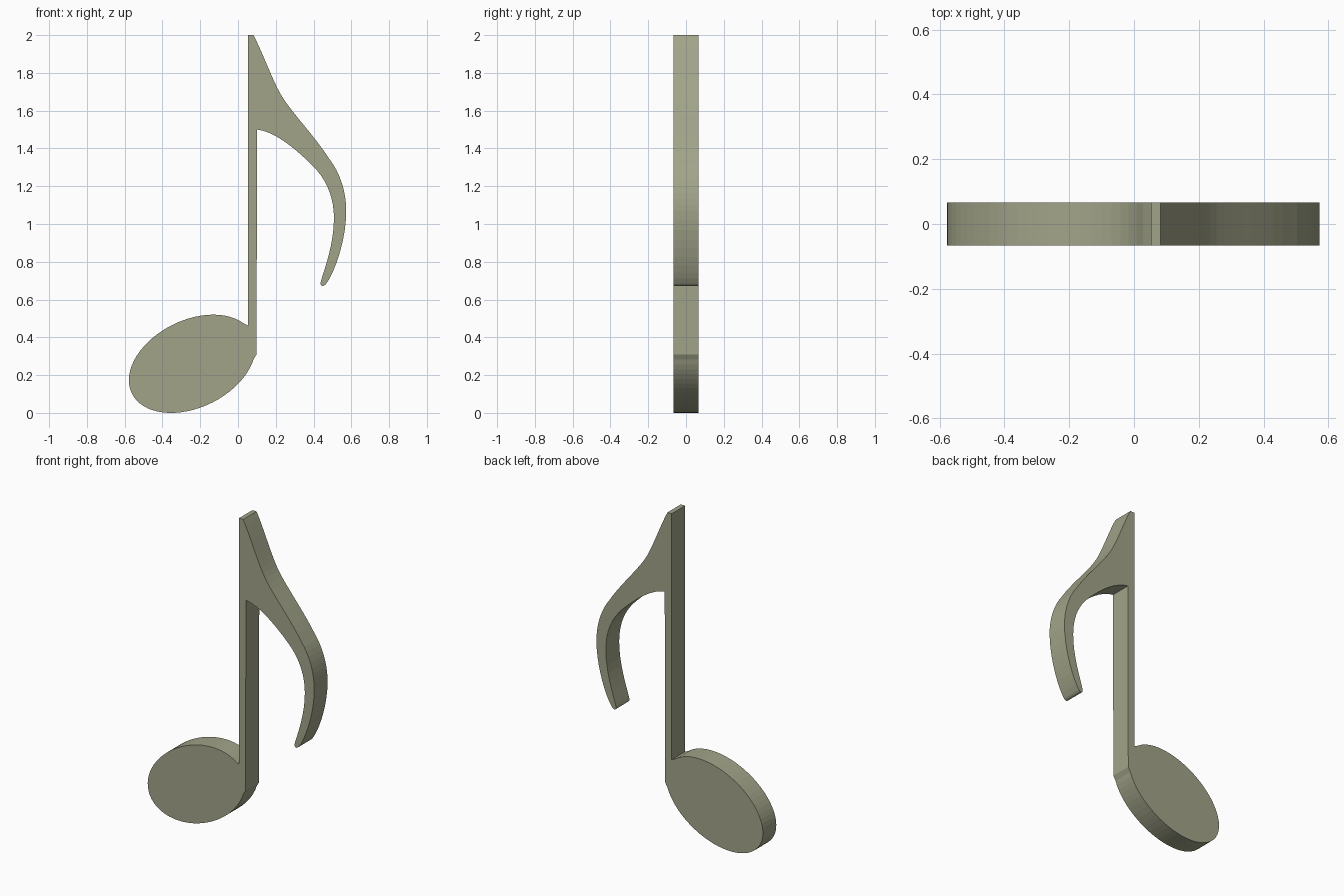
import bpy, bmesh
from math import sin, cos, radians
from mathutils import Vector
from mathutils.geometry import interpolate_bezier

if "Cube" in bpy.data.objects:
    bpy.data.objects.remove(bpy.data.objects["Cube"])

HALF = 0.066  # half thickness along y

# Flag outline: each row is handle, handle, end point (x, z)
start = (0.082, 2.0)
flag = [
    ((0.130, 1.91), (0.190, 1.74), (0.235, 1.672)),
    ((0.285, 1.59), (0.410, 1.46), (0.484, 1.344)),
    ((0.545, 1.265), (0.573, 1.16), (0.573, 1.07)),
    ((0.573, 0.92), (0.515, 0.75), (0.468, 0.685)),
    ((0.455, 0.667), (0.435, 0.667), (0.437, 0.69)),
    ((0.447, 0.735), (0.508, 0.88), (0.508, 1.03)),
    ((0.508, 1.14), (0.470, 1.235), (0.394, 1.31)),
    ((0.318, 1.385), (0.200, 1.49), (0.101, 1.50)),
]
outline = [(0.053, 2.0), start]
p = start
for h1, h2, q in flag:
    pts = interpolate_bezier(*[Vector(v) for v in (p, h1, h2, q)], 10)
    outline += [(v.x, v.y) for v in pts[1:]]
    p = q

# Stem right edge, then the tilted oval head, ending at the stem left edge
outline.append((0.098, 0.31))
cx, cz, a, b, tilt = -0.2425, 0.26, 0.356, 0.231, radians(26.2)
n = 56
for i in range(1, n):
    t = radians(-26.4 + (-347.3 + 26.4) * i / n)
    u, v = a * cos(t), b * sin(t)
    outline.append((cx + u * cos(tilt) - v * sin(tilt),
                    cz + u * sin(tilt) + v * cos(tilt)))
outline.append((0.053, 0.463))

# Extrude the outline into a flat plate
bm = bmesh.new()
face = bm.faces.new([bm.verts.new((x, -HALF, z)) for x, z in outline])
ext = bmesh.ops.extrude_face_region(bm, geom=[face], use_keep_orig=True)
bmesh.ops.translate(bm, vec=(0, 2 * HALF, 0),
                    verts=[g for g in ext["geom"] if isinstance(g, bmesh.types.BMVert)])
bmesh.ops.recalc_face_normals(bm, faces=bm.faces)
mesh = bpy.data.meshes.new("music_note")
bm.to_mesh(mesh)
bm.free()
note = bpy.data.objects.new("music_note", mesh)
bpy.context.collection.objects.link(note)

# Grey-green finish
mat = bpy.data.materials.new("olive_grey")
mat.diffuse_color = (0.36, 0.37, 0.25, 1)
mat.use_nodes = True
mat.node_tree.nodes["Principled BSDF"].inputs["Base Color"].default_value = mat.diffuse_color
mesh.materials.append(mat)
